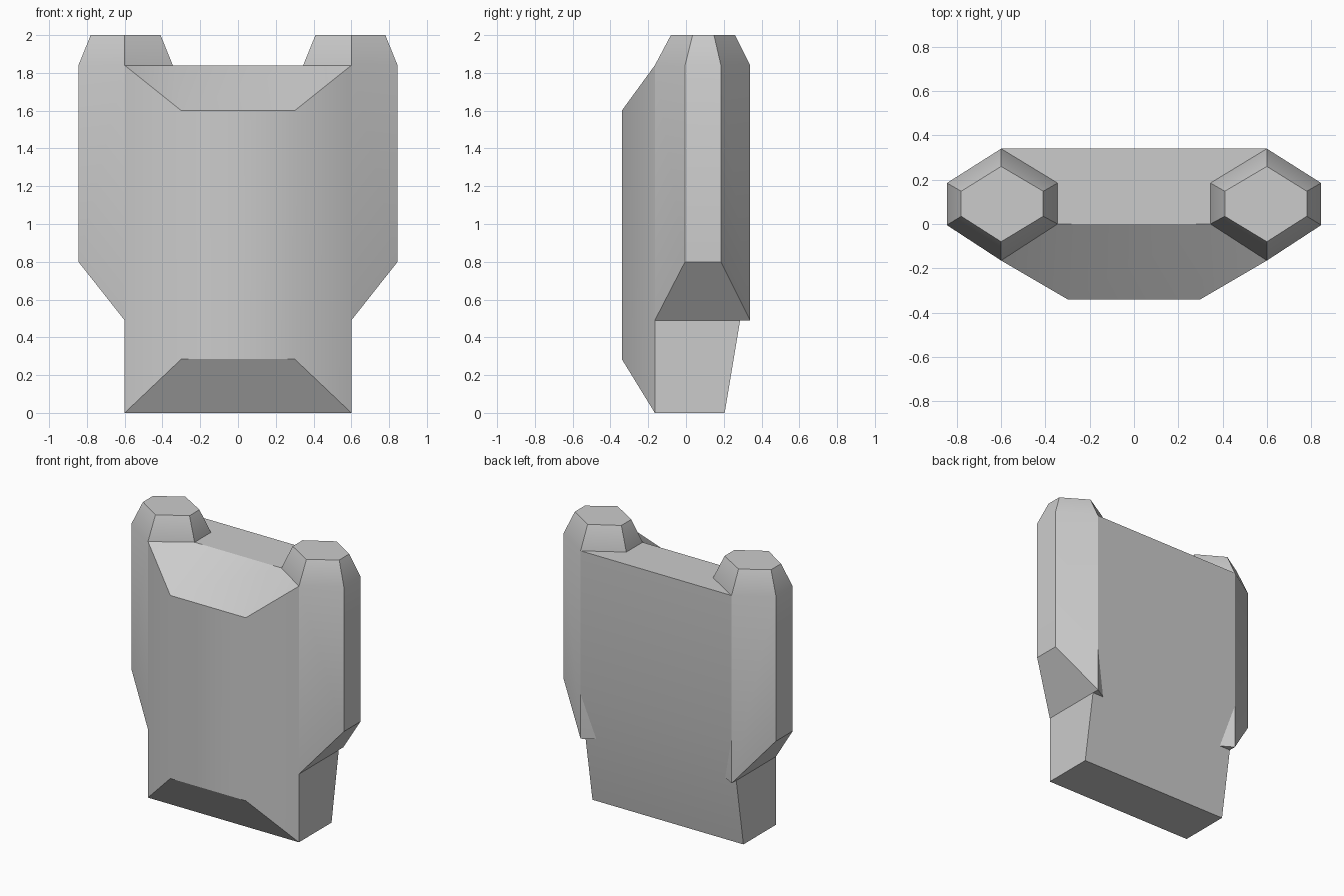
import bpy, bmesh, math

if "Cube" in bpy.data.objects:
    bpy.data.objects.remove(bpy.data.objects["Cube"])


def make_object(name, verts, faces):
    bm = bmesh.new()
    vs = [bm.verts.new(v) for v in verts]
    for f in faces:
        bm.faces.new([vs[i] for i in f])
    bmesh.ops.recalc_face_normals(bm, faces=bm.faces[:])
    mesh = bpy.data.meshes.new(name)
    bm.to_mesh(mesh)
    bm.free()
    obj = bpy.data.objects.new(name, mesh)
    bpy.context.collection.objects.link(obj)
    bpy.ops.object.select_all(action='DESELECT')
    obj.select_set(True)
    bpy.context.view_layer.objects.active = obj
    bpy.ops.object.shade_smooth_by_angle(angle=math.radians(31))
    return obj


# Central slab: points of the right half, mirrored to the left
A, B, C, D, E, F, G, H = range(8)
half = [
    (0.6, 0.205, 0), (0.6, 0.34, 0.81), (0.6, 0.34, 1.84), (0.6, -0.165, 1.84),
    (0.6, -0.165, 0), (0.3, -0.34, 0.285), (0.3, -0.34, 1.6), (0.345, 0, 1.84),
]
n = len(half)
verts = half + [(-x, y, z) for x, y, z in half]
faces = []
# side wall, front chamfer and top corner triangle on each side
for f in ([A, B, C, D, E], [E, D, G, F], [H, D, G]):
    faces += [f, [i + n for i in f]]
# strips spanning left to right: back, front slope, front, bottom
for p, q in ((A, B), (B, C), (H, G), (G, F), (F, E), (E, A)):
    faces.append([p, q, q + n, p + n])
# flat top
faces.append([C, D, H, H + n, D + n, C + n])
make_object("central_slab", verts, faces)

# Hexagonal side columns with bevelled tops and cut-away feet
outline = [(0.6, 0.34), (0.845, 0.185), (0.845, -0.005),
           (0.6, -0.165), (0.345, 0), (0.345, 0.185)]
cap = [(0.6, 0.26), (0.78, 0.148), (0.78, 0.035),
       (0.6, -0.08), (0.41, 0.035), (0.41, 0.148)]
foot_z = [0.49, 0.8, 0.8, 0.49, 0.49, 0.49]
for side, s in (("right", 1), ("left", -1)):
    verts = [(s * x, y, z) for (x, y), z in zip(outline, foot_z)]
    verts += [(s * x, y, 1.84) for x, y in outline]
    verts += [(s * x, y, 2.0) for x, y in cap]
    faces = [[r + i, r + (i + 1) % 6, r + 6 + (i + 1) % 6, r + 6 + i]
             for r in (0, 6) for i in range(6)]
    faces += [list(range(12, 18)), [0, 1, 2, 3], [0, 3, 4, 5]]
    make_object(side + "_column", verts, faces)
